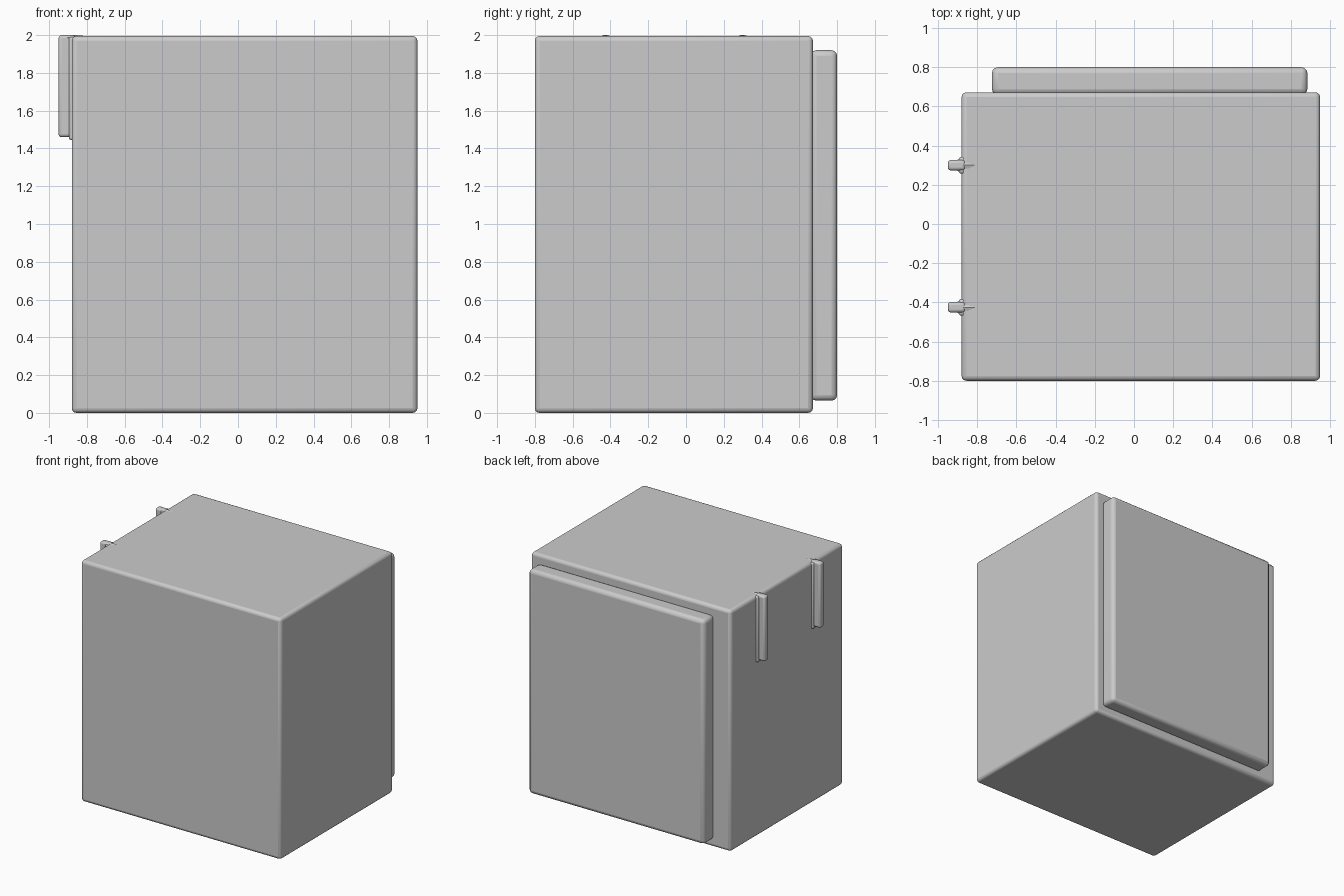
import bpy, bmesh

if "Cube" in bpy.data.objects:
    bpy.data.objects.remove(bpy.data.objects["Cube"])


def finish(name, bm, bevel, segments):
    """Turn a bmesh into an object with rounded edges."""
    bmesh.ops.recalc_face_normals(bm, faces=bm.faces)
    mesh = bpy.data.meshes.new(name)
    bm.to_mesh(mesh)
    bm.free()
    obj = bpy.data.objects.new(name, mesh)
    bpy.context.collection.objects.link(obj)
    if bevel:
        mod = obj.modifiers.new("rounded_edges", "BEVEL")
        mod.width = bevel
        mod.segments = segments
        mod.limit_method = "ANGLE"
    bpy.ops.object.select_all(action="DESELECT")
    obj.select_set(True)
    bpy.context.view_layer.objects.active = obj
    bpy.ops.object.shade_smooth_by_angle()
    return obj


def box(name, lo, hi, bevel=0.025, segments=3):
    """Rounded box between two opposite corners."""
    bm = bmesh.new()
    bmesh.ops.create_cube(bm, size=1)
    for v in bm.verts:
        v.co = [(a + b) / 2 + c * (b - a) for a, b, c in zip(lo, hi, v.co)]
    return finish(name, bm, bevel, segments)


def wedge(name, y):
    """Shallow pointed root that blends a hook into the top."""
    outline = [(-0.90, -0.03), (-0.85, -0.055), (-0.72, 0.0), (-0.85, 0.035), (-0.90, 0.03)]
    bm = bmesh.new()
    low = [bm.verts.new((x, y + dy, 1.985)) for x, dy in outline]
    ridge = [bm.verts.new((-0.92, y, 2.0)), bm.verts.new((-0.85, y, 2.0))]
    bm.faces.new(low)
    for face in ([low[0], low[1], ridge[1], ridge[0]], [low[1], low[2], ridge[1]],
                 [low[2], low[3], ridge[1]], [low[3], low[4], ridge[0], ridge[1]],
                 [low[4], low[0], ridge[0]]):
        bm.faces.new(face)
    return finish(name, bm, 0, 1)


# Main block
box("body", (-0.88, -0.80, 0), (0.95, 0.672, 1.995))

# Raised panel on the back
box("back_panel", (-0.725, 0.66, 0.065), (0.885, 0.80, 1.92), 0.03)

# Two vertical hooks on the left side, with tapered roots on the top
for i, y in enumerate((0.30, -0.425), 1):
    box(f"hook_{i}", (-0.95, y - 0.027, 1.46), (-0.86, y + 0.027, 2.0), 0.016)
    box(f"hook_base_{i}", (-0.895, y - 0.042, 1.445), (-0.85, y + 0.042, 1.99), 0.012)
    wedge(f"hook_root_{i}", y)
